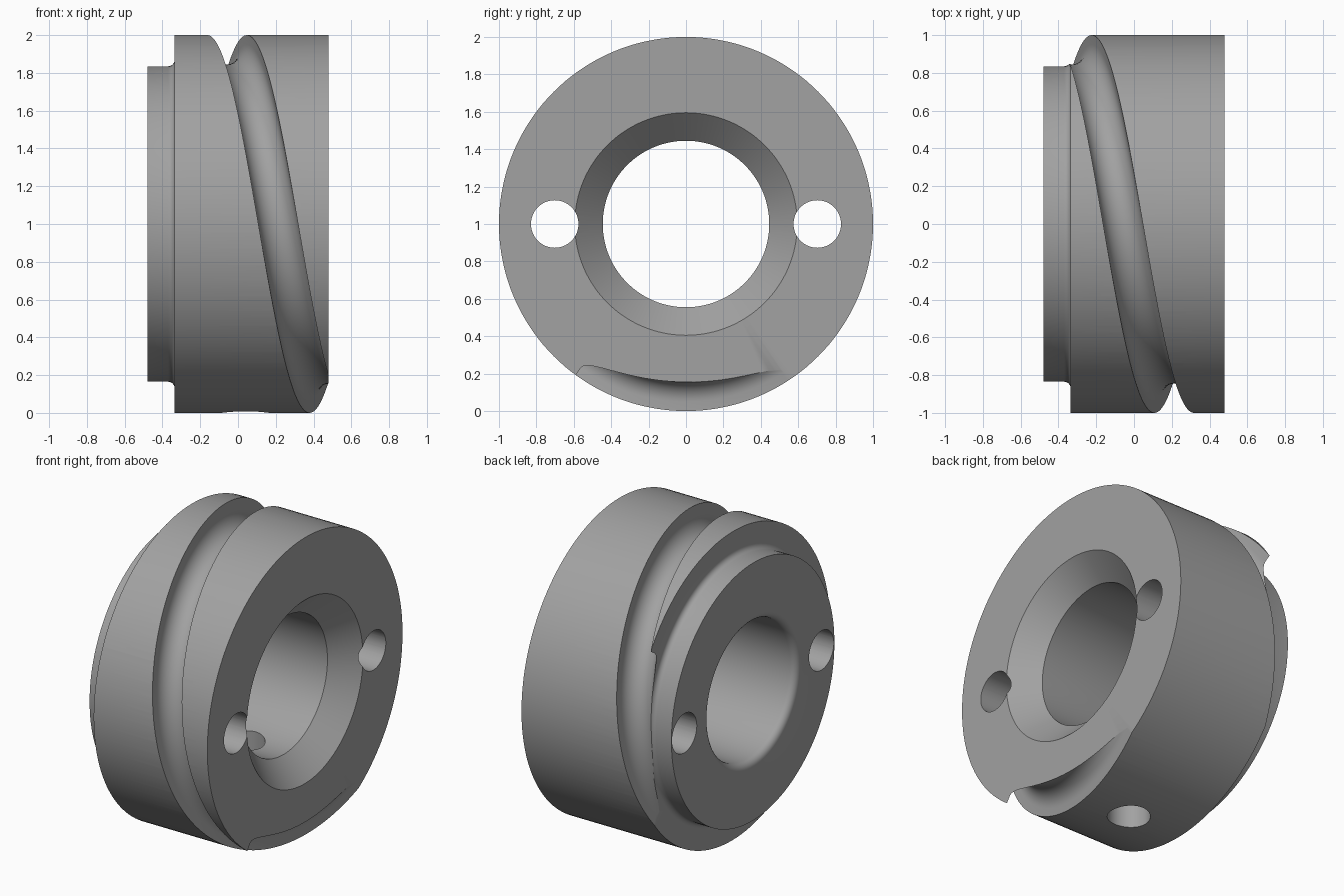
import bpy, bmesh, math
from mathutils import Vector

if "Cube" in bpy.data.objects:
    bpy.data.objects.remove(bpy.data.objects["Cube"])

SEG = 144
LEFT, STEP, RIGHT = -0.48, -0.335, 0.48


def make_object(name, verts, faces):
    mesh = bpy.data.meshes.new(name)
    mesh.from_pydata(verts, [], faces)
    bm = bmesh.new()
    bm.from_mesh(mesh)
    bmesh.ops.recalc_face_normals(bm, faces=bm.faces)
    bm.to_mesh(mesh)
    bm.free()
    obj = bpy.data.objects.new(name, mesh)
    bpy.context.collection.objects.link(obj)
    return obj


def around(x, r, a):
    """Point at angle a around the collar axis: 0 is front, 90 degrees is bottom."""
    return (x, -r * math.cos(a), 1 - r * math.sin(a))


def arc(cx, cr, rad, a0, a1, n=6):
    steps = [math.radians(a0 + (a1 - a0) * i / n) for i in range(n + 1)]
    return [(cx + rad * math.cos(a), cr + rad * math.sin(a)) for a in steps]


def lathe(name, profile):
    n = len(profile)
    verts = [around(x, r, 2 * math.pi * i / SEG) for i in range(SEG) for x, r in profile]
    faces = [(i * n + j, i * n + (j + 1) % n,
              (i + 1) % SEG * n + (j + 1) % n, (i + 1) % SEG * n + j)
             for i in range(SEG) for j in range(n)]
    return make_object(name, verts, faces)


def rod(name, start, end, radius, n=64):
    bpy.ops.mesh.primitive_cylinder_add(vertices=n, radius=radius, depth=(end - start).length,
                                        location=(start + end) / 2)
    obj = bpy.context.object
    obj.name = name
    obj.rotation_euler = (end - start).to_track_quat('Z', 'Y').to_euler()
    return obj


# Turned collar: boss with filleted step, wide drum, countersunk bore with rounded back edge
profile = [(LEFT, 0.835)]
profile += arc(STEP - 0.035, 0.87, 0.035, -90, 0)
profile += [(STEP, 1.0), (RIGHT, 1.0), (RIGHT, 0.595), (0.33, 0.445)]
profile += arc(LEFT + 0.045, 0.49, 0.045, 270, 180)
collar = lathe("collar", profile)

# Helical round-bottomed groove cutter
section = [(-0.105, 1.1)] + arc(0, 0.95, 0.105, 180, 360, 20) + [(0.105, 1.1)]
m, steps = len(section), 180
verts, faces = [], []
for i in range(steps + 1):
    quarter = -2.5 + 4.0 * i / steps
    for dx, r in section:
        verts.append(around(0.213 + 0.271 * quarter + dx, r, quarter * math.pi / 2))
for i in range(steps):
    for j in range(m):
        k = (j + 1) % m
        faces.append((i * m + j, i * m + k, (i + 1) * m + k, (i + 1) * m + j))
faces += [tuple(range(m)), tuple(range(steps * m, (steps + 1) * m))]
cutters = [make_object("groove_cutter", verts, faces)]

# Two axial pin holes and one radial hole underneath
for side in (-1, 1):
    cutters.append(rod("pin_hole_cutter", Vector((-0.7, side * 0.702, 1)),
                       Vector((0.7, side * 0.702, 1)), 0.127))
cutters.append(rod("radial_hole_cutter", Vector((0.04, 0, -0.2)), Vector((0.04, 0, 0.8)), 0.127))

# Cut everything out of the collar
bpy.ops.object.select_all(action='DESELECT')
collar.select_set(True)
bpy.context.view_layer.objects.active = collar
for cutter in cutters:
    cutter.hide_render = True
    mod = collar.modifiers.new(cutter.name, 'BOOLEAN')
    mod.operation = 'DIFFERENCE'
    mod.solver = 'EXACT'
    mod.object = cutter
    bpy.ops.object.modifier_apply(modifier=mod.name)
for cutter in cutters:
    bpy.data.objects.remove(cutter)

# Single grey metal colour
grey = bpy.data.materials.new("grey_metal")
grey.diffuse_color = (0.36, 0.36, 0.36, 1)
grey.use_nodes = True
grey.node_tree.nodes["Principled BSDF"].inputs["Base Color"].default_value = grey.diffuse_color
collar.data.materials.clear()
collar.data.materials.append(grey)
bpy.ops.object.shade_smooth_by_angle(angle=math.radians(30))
